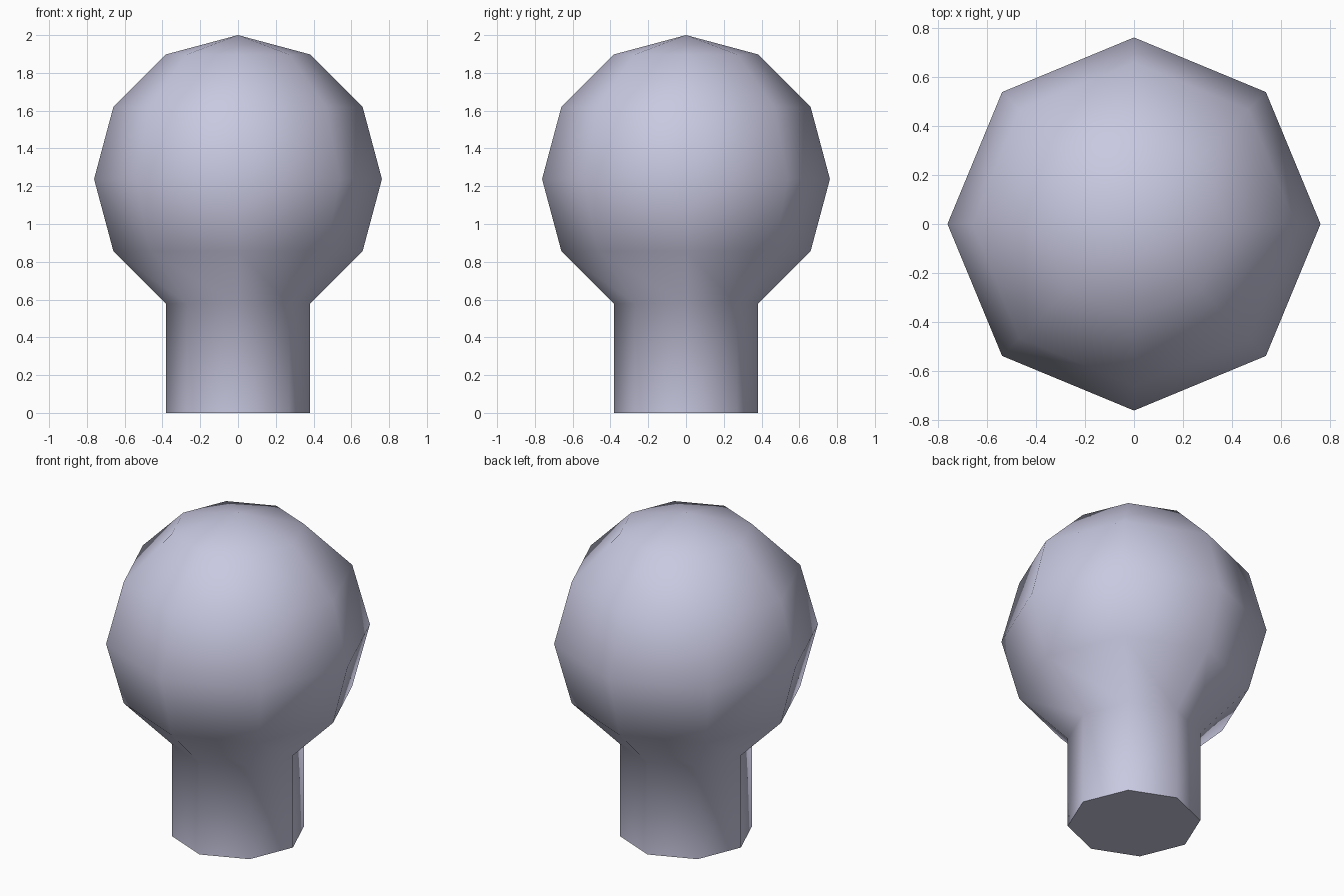
import bpy, bmesh
from mathutils import Matrix

cube = bpy.data.objects.get("Cube")
if cube:
    bpy.data.objects.remove(cube, do_unlink=True)

RADIUS, CENTRE = 0.762, 1.238

# Pale lavender material
mat = bpy.data.materials.new("pale_lavender")
mat.use_nodes = True
colour = (0.58, 0.58, 0.75, 1)
mat.diffuse_color = colour
mat.node_tree.nodes["Principled BSDF"].inputs["Base Color"].default_value = colour

# Round head: low-poly sphere
bm = bmesh.new()
bmesh.ops.create_uvsphere(bm, u_segments=8, v_segments=6, radius=RADIUS,
                          matrix=Matrix.Translation((0, 0, CENTRE)))

# Stem: open the lowest fan and extrude its rim down to the ground
bmesh.ops.delete(bm, geom=[min(bm.verts, key=lambda v: v.co.z)], context='VERTS')
rim = [e for e in bm.edges if e.is_boundary]
result = bmesh.ops.extrude_edge_only(bm, edges=rim)["geom"]
for v in result:
    if isinstance(v, bmesh.types.BMVert):
        v.co.z = 0

# Flat base cap
base_edges = [e for e in bm.edges if e.is_boundary]
cap = bmesh.ops.contextual_create(bm, geom=base_edges)["faces"]
bmesh.ops.recalc_face_normals(bm, faces=bm.faces)

# Smooth shading with a crisp base edge
for f in bm.faces:
    f.smooth = f not in cap
for e in base_edges:
    e.smooth = False

mesh = bpy.data.meshes.new("round_knob")
bm.to_mesh(mesh)
bm.free()
mesh.materials.append(mat)
knob = bpy.data.objects.new("round_knob", mesh)
bpy.context.collection.objects.link(knob)
